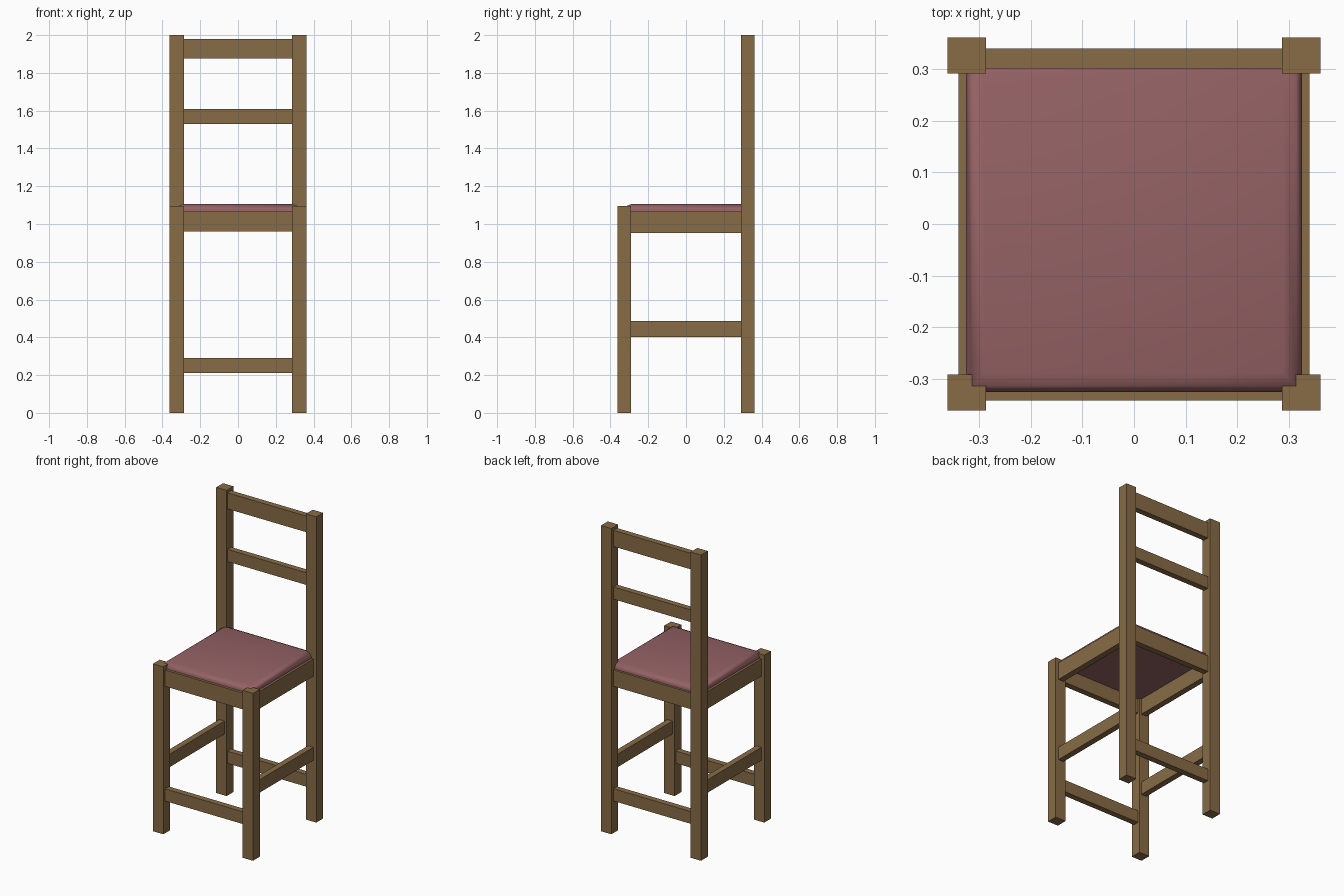
import bpy, bmesh

if "Cube" in bpy.data.objects:
    bpy.data.objects.remove(bpy.data.objects["Cube"])


def material(name, rgb):
    m = bpy.data.materials.new(name)
    m.diffuse_color = (*rgb, 1)
    m.use_nodes = True
    m.node_tree.nodes["Principled BSDF"].inputs["Base Color"].default_value = m.diffuse_color
    return m


wood = material("brown_wood", (0.245, 0.149, 0.062))
cloth = material("dusty_rose_cloth", (0.300, 0.122, 0.130))


def finish(name, bm, mat):
    bmesh.ops.recalc_face_normals(bm, faces=bm.faces)
    me = bpy.data.meshes.new(name)
    bm.to_mesh(me)
    bm.free()
    me.materials.append(mat)
    ob = bpy.data.objects.new(name, me)
    bpy.context.collection.objects.link(ob)
    return ob


def box(name, x, y, z):
    """Wooden box from (min, max) ranges."""
    bm = bmesh.new()
    bmesh.ops.create_cube(bm, size=1)
    for v in bm.verts:
        v.co = [(r[0] + r[1]) / 2 + c * (r[1] - r[0]) for c, r in zip(v.co, (x, y, z))]
    return finish(name, bm, wood)


# Legs and side rails, in left and right pairs
for side, s in (("left", -1), ("right", 1)):
    leg_x = sorted((s * 0.287, s * 0.362))
    rail_x = sorted((s * 0.302, s * 0.341))
    box(f"{side}_front_leg", leg_x, (-0.362, -0.292), (0, 1.095))
    box(f"{side}_back_leg", leg_x, (0.292, 0.362), (0, 2.0))
    box(f"{side}_apron", rail_x, (-0.295, 0.295), (0.952, 1.065))
    box(f"{side}_stretcher", rail_x, (-0.295, 0.295), (0.402, 0.487))

# Front and back rails
span = (-0.29, 0.29)
for end, y in (("front", (-0.343, -0.304)), ("back", (0.302, 0.341))):
    box(f"{end}_apron", span, y, (0.96, 1.067))
    box(f"{end}_stretcher", span, y, (0.21, 0.29))

# Backrest slats
box("middle_back_slat", span, (0.302, 0.341), (1.53, 1.61))
box("top_back_slat", span, (0.302, 0.341), (1.875, 1.98))

# Seat cushion: stacked square rings with a softly rounded top edge
bm = bmesh.new()
rings = []
for h, z in ((0.326, 1.055), (0.326, 1.078), (0.314, 1.096), (0.290, 1.105)):
    rings.append([bm.verts.new((sx * h, sy * h, z))
                  for sx, sy in ((-1, -1), (1, -1), (1, 1), (-1, 1))])
for lo, hi in zip(rings, rings[1:]):
    for i in range(4):
        j = (i + 1) % 4
        bm.faces.new((lo[i], lo[j], hi[j], hi[i]))
bm.faces.new(rings[0][::-1])
bm.faces.new(rings[-1])
seat = finish("seat_cushion", bm, cloth)
bpy.context.view_layer.objects.active = seat
seat.select_set(True)
bpy.ops.object.shade_smooth_by_angle(angle=0.7)
